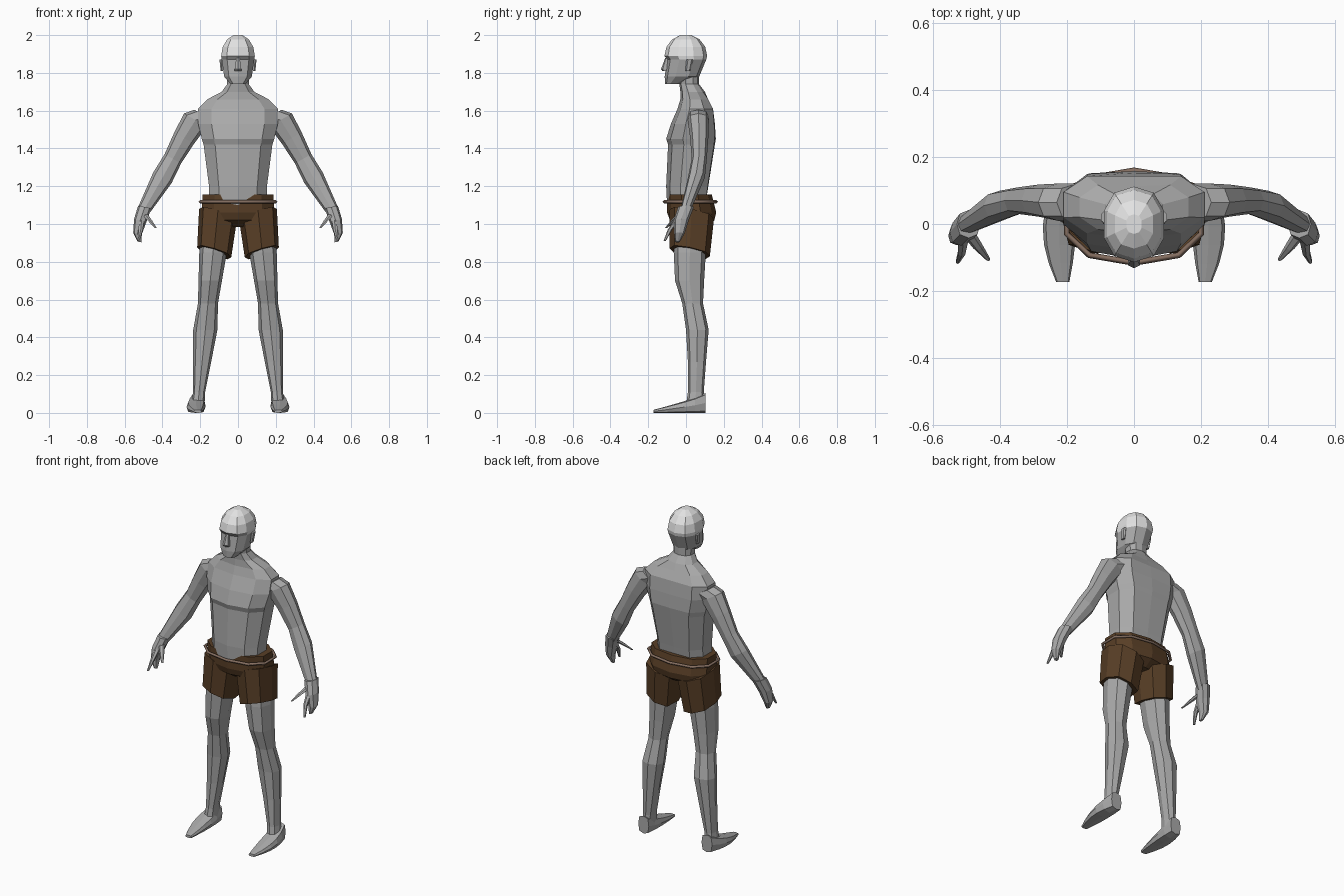
import bpy
import bmesh
import math
from mathutils import Vector

default_cube = bpy.data.objects.get("Cube")
if default_cube:
    bpy.data.objects.remove(default_cube, do_unlink=True)

ACROSS, DEEP, UP = Vector((1, 0, 0)), Vector((0, 1, 0)), Vector((0, 0, 1))


def make_material(name, *color):
    material = bpy.data.materials.new(name)
    material.use_nodes = True
    material.diffuse_color = (*color, 1)
    shader = material.node_tree.nodes["Principled BSDF"]
    shader.inputs["Base Color"].default_value = (*color, 1)
    return material


skin = make_material("grey skin", .4, .4, .4)
scalp = make_material("pale scalp", .76, .76, .76)
cloth = make_material("brown cloth", .1, .05, .02)
tan = make_material("tan belt", .24, .16, .12)


def soft_power(value, power):
    return math.copysign(abs(value) ** power, value)


def section(center, width, depth, u, v, sides, power):
    """Points of one rounded cross-section, starting on the -v side."""
    angles = [math.tau * step / sides for step in range(sides)]
    return [Vector(center) + u * width * soft_power(math.sin(angle), power)
            - v * depth * soft_power(math.cos(angle), power) for angle in angles]


def loft(name, rings, material, u=ACROSS, v=DEEP, sides=8, power=.85, mirror=False):
    """Skin a row of (center, half width, half depth) rings and close the ends."""
    bm = bmesh.new()
    loops = [[bm.verts.new(point) for point in section(*ring, u, v, sides, power)]
             for ring in rings]
    for lower, upper in zip(loops, loops[1:]):
        for here in range(sides):
            after = (here + 1) % sides
            bm.faces.new((lower[here], lower[after], upper[after], upper[here]))
    bm.faces.new(loops[0])
    bm.faces.new(loops[-1])
    bmesh.ops.recalc_face_normals(bm, faces=bm.faces)
    mesh = bpy.data.meshes.new(name)
    bm.to_mesh(mesh)
    bm.free()
    mesh.materials.append(material)
    part = bpy.data.objects.new(name, mesh)
    bpy.context.collection.objects.link(part)
    if mirror:
        modifier = part.modifiers.new("Mirror", "MIRROR")
        modifier.use_mirror_merge = False
    return part


def level(rows, lean=lambda height: 0):
    """Turn (height, half width, front, back) rows into level rings."""
    return [((lean(height), (front + back) / 2, height), width, (back - front) / 2)
            for height, width, front, back in rows]


def tube(rows, flatten):
    """Turn (x, y, z, radius) rows into rings flattened from front to back."""
    return [((x, y, z), radius, radius * flatten) for x, y, z, radius in rows]


# Torso and neck, with a hollow along the spine
torso = loft("torso", level([
    (1.1, .16, -.1, .12), (1.2, .16, -.105, .135), (1.42, .19, -.095, .17),
    (1.45, .2, -.105, .175), (1.53, .22, -.08, .17), (1.61, .22, -.045, .16),
    (1.66, .17, -.03, .13), (1.7, .09, -.03, .1), (1.74, .06, -.035, .07),
    (1.8, .06, -.04, .07)]), skin, sides=10)
for vert in torso.data.vertices:
    if abs(vert.co.x) < .001 and vert.co.y > .1:
        vert.co.y -= .017

# Head: jaw and eye line, then a domed skull
jaw = [(1.74, .04, -.11, -.03), (1.78, .076, -.113, .07), (1.87, .09, -.1, .107)]
dome = []
for step in range(4):
    angle = math.radians(step * 25)
    shrink = math.cos(angle)
    dome.append((1.89 + .114 * math.sin(angle), .093 * shrink,
                 -.114 * shrink, .112 * shrink))
head = loft("head", level(jaw + dome), skin, sides=10)

# The scalp is paler and reaches lower at the back
head.data.materials.append(scalp)
for face in head.data.polygons:
    if face.center.z + face.center.y * .4 > 1.87:
        face.material_index = 1

loft("nose", tube([(0, -.1, 1.88, .01), (0, -.112, 1.82, .02),
                   (0, -.105, 1.81, .02)], 1), skin, sides=6)
loft("ear", tube([(.086, .01, 1.81, .007), (.09, .02, 1.87, .009)], 2),
     skin, sides=6, mirror=True)

# Arms run down a slanted line from shoulder to wrist
loft("arm", tube([
    (.17, .065, 1.57, .07), (.225, .065, 1.55, .07), (.285, .07, 1.455, .06),
    (.345, .07, 1.345, .05), (.4, .055, 1.245, .056), (.495, 0, 1.08, .035)], .8),
    skin, u=Vector((.87, 0, .5)), mirror=True)

# Hands: a mitten palm plus two separate digits
loft("palm", tube([
    (.494, 0, 1.09, .035), (.517, -.025, 1.02, .033), (.532, -.035, .95, .023),
    (.522, -.045, .905, .01)], 1.2),
    skin, u=Vector((1, 0, .2)), mirror=True)
loft("thumb", tube([(.5, -.02, 1.06, .018), (.468, -.065, 1.02, .014),
                    (.436, -.105, .98, .006)], 1), skin, sides=6, mirror=True)
loft("index_finger", tube([(.51, -.04, 1.03, .017), (.515, -.085, .97, .012),
                           (.527, -.113, .91, .006)], 1), skin, sides=6, mirror=True)

# Legs lean steadily outward toward the ankle
loft("leg", level([
    (1, .07, -.06, .11), (.85, .073, -.065, .105), (.7, .062, -.058, .096),
    (.58, .053, -.02, .09), (.44, .064, 0, .12), (.27, .048, .01, .106),
    (.11, .032, .01, .094), (.04, .036, 0, .1)],
    lean=lambda height: .217 - height / 10), skin, mirror=True)

# Feet slope from heel to toe and swell at the ball
foot_rings = []
for step in range(6):
    along = step / 5
    half_height = .053 - .045 * along ** .8
    half_width = .05 * math.sin(math.pi * (.25 + along * .62))
    foot_rings.append(((.213 + .01 * math.sin(math.pi * along), .104 - .277 * along,
                        half_height), half_width, half_height))
loft("foot", foot_rings, skin, v=UP, power=.6, mirror=True)

# Shorts: hips, then two flared legs with slanted hems
loft("shorts_hips", level([
    (.985, .11, -.03, .1), (1.02, .195, -.085, .15), (1.06, .2, -.1, .16),
    (1.155, .196, -.1, .137)]), cloth, sides=10)
loft("shorts_leg", tube([(.126, .02, .85, .09), (.106, .03, 1.05, .1)], 1.18),
     cloth, u=Vector((1, 0, .3)), v=Vector((0, 1, -.2)), power=.75, mirror=True)

# Belt: a thin cord around the waist
curve = bpy.data.curves.new("belt", "CURVE")
curve.dimensions = "3D"
curve.bevel_depth = .009
curve.bevel_resolution = 0
cord = curve.splines.new("POLY")
waist = section((0, .022, 1.118), .21, .138, ACROSS, DEEP, 10, .85)
cord.points.add(len(waist) - 1)
for point, place in zip(cord.points, waist):
    point.co = (*place, 1)
cord.use_cyclic_u = True
curve.materials.append(tan)
belt = bpy.data.objects.new("belt", curve)
bpy.context.collection.objects.link(belt)
